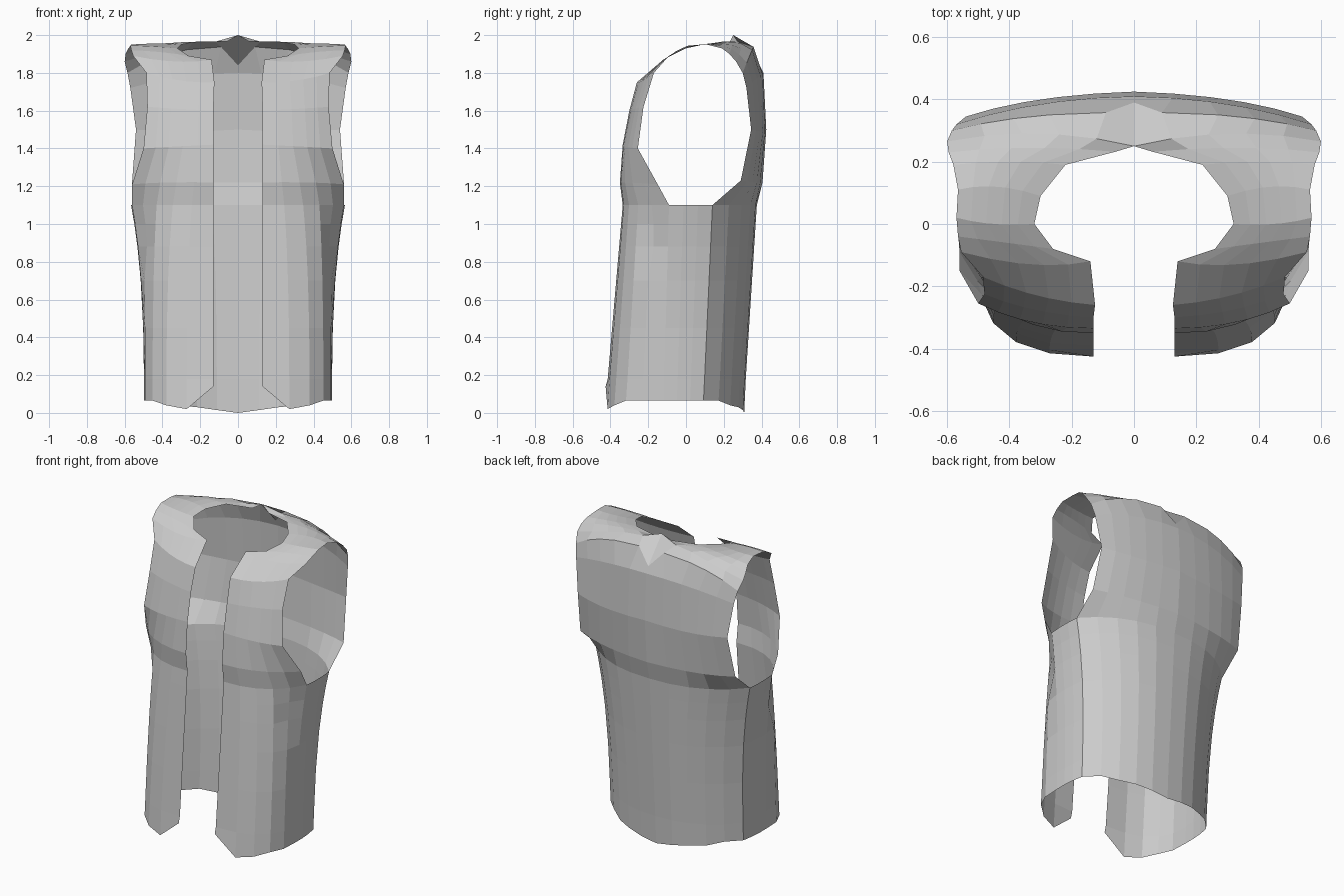
import bpy, bmesh
from mathutils import Vector

if "Cube" in bpy.data.objects:
    bpy.data.objects.remove(bpy.data.objects["Cube"])

SEG = 5  # columns from the opening / centre line to the armhole edge

# Each row: inner edge, middle, armhole edge
FRONT = [
    ((.13, -.335, 1.10), (.39, -.28, 1.10), (.56, -.09, 1.10)),
    ((.13, -.35, 1.22), (.37, -.305, 1.22), (.56, -.15, 1.21)),
    ((.13, -.335, 1.42), (.33, -.315, 1.41), (.50, -.255, 1.40)),
    ((.13, -.30, 1.60), (.32, -.275, 1.61), (.48, -.225, 1.62)),
    ((.125, -.26, 1.75), (.31, -.23, 1.76), (.485, -.17, 1.80)),
]
SHOULDER = [
    ((.14, -.12, 1.87), (.33, -.13, 1.86), (.555, -.09, 1.89)),
    ((.26, -.08, 1.89), (.41, -.06, 1.91), (.565, -.04, 1.92)),
    ((.32, .00, 1.93), (.45, .00, 1.94), (.57, .02, 1.945)),
    ((.30, .09, 1.95), (.44, .12, 1.955), (.565, .11, 1.95)),
    ((.22, .19, 1.965), (.40, .20, 1.955), (.58, .19, 1.93)),
    ((.06, .232, 1.965), (.34, .245, 1.955), (.595, .23, 1.90)),
]
BACK = [
    ((0, .25, 2.00), (.30, .29, 1.945), (.60, .265, 1.86)),
    ((0, .36, 1.94), (.33, .345, 1.91), (.585, .30, 1.80)),
    ((0, .41, 1.80), (.30, .385, 1.78), (.57, .32, 1.72)),
    ((0, .425, 1.50), (.30, .40, 1.49), (.54, .345, 1.50)),
    ((0, .405, 1.22), (.32, .365, 1.22), (.56, .29, 1.23)),
    ((0, .375, 1.10), (.32, .32, 1.10), (.56, .14, 1.10)),
]
# Hem outline at z = 0
HEM_FRONT = ((.13, -.43, 0), (.42, -.355, 0), (.497, -.12, 0))
HEM_BACK = ((0, .305, 0), (.265, .255, 0), (.48, .09, 0))


def arc(row):
    """Points on the quadratic through three points."""
    a, b, c = (Vector(p) for p in row)
    out = []
    for i in range(SEG + 1):
        t = i / SEG
        out.append(a * (1 - t) * (1 - 2 * t) + b * 4 * t * (1 - t) + c * t * (2 * t - 1))
    return out


def add_grid(bm, rows):
    vs = [[bm.verts.new(p) for p in r] for r in rows]
    for r, s in zip(vs, vs[1:]):
        for i in range(len(r) - 1):
            bm.faces.new((r[i], r[i + 1], s[i + 1], s[i]))


def ring(front, back):
    f, b = arc(front), arc(back)
    side = [f[-1].lerp(b[-1], k / 3) + Vector((.006, 0, 0)) for k in (1, 2)]
    return f + side + b[::-1]


bm = bmesh.new()

# Chest, shoulder and back panel, running over the shoulder
upper = [arc(r) for r in FRONT + SHOULDER + BACK]
n = len(FRONT) + len(SHOULDER)
upper[n][1].z = 1.965
upper[n + 1][0] = Vector((0, .39, 1.84))   # pleat at the centre of the back
upper[n + 1][1].x = .09
add_grid(bm, upper)

# Body tube below the armholes
top, hem = ring(FRONT[0], BACK[-1]), ring(HEM_FRONT, HEM_BACK)
rows = []
for z in (.05, .18, .45, .70, .88, 1.0, 1.1):
    t = z / 1.1
    row = []
    for h, p in zip(hem, top):
        row.append(Vector((h.x + (p.x - h.x) * t ** 3, h.y + (p.y - h.y) * t, z)))
    rows.append(row)
for i, p in enumerate(rows[0]):            # shaped hem with cut front corners
    p.z = .14 if i == 0 else .02 if i == 1 else .04 if i == 2 else .065
for k, z in enumerate((0, .015, .03, .04)):
    rows[0][-1 - k].z = z
rows[4][4] += Vector((-.015, .02, 0))      # drape fold below the armhole
rows[5][4] += Vector((-.01, .015, 0))
add_grid(bm, rows)

bmesh.ops.remove_doubles(bm, verts=bm.verts, dist=.001)
bmesh.ops.recalc_face_normals(bm, faces=bm.faces)
centre = Vector((0, 0, 1))
if sum(f.normal.dot(f.calc_center_median() - centre) for f in bm.faces) < 0:
    bmesh.ops.reverse_faces(bm, faces=bm.faces)

mesh = bpy.data.meshes.new("vest")
bm.to_mesh(mesh)
bm.free()
vest = bpy.data.objects.new("vest", mesh)
bpy.context.collection.objects.link(vest)

# Left half
mirror = vest.modifiers.new("mirror", 'MIRROR')
mirror.use_axis[0] = True
mirror.use_clip = True
mirror.merge_threshold = .001
